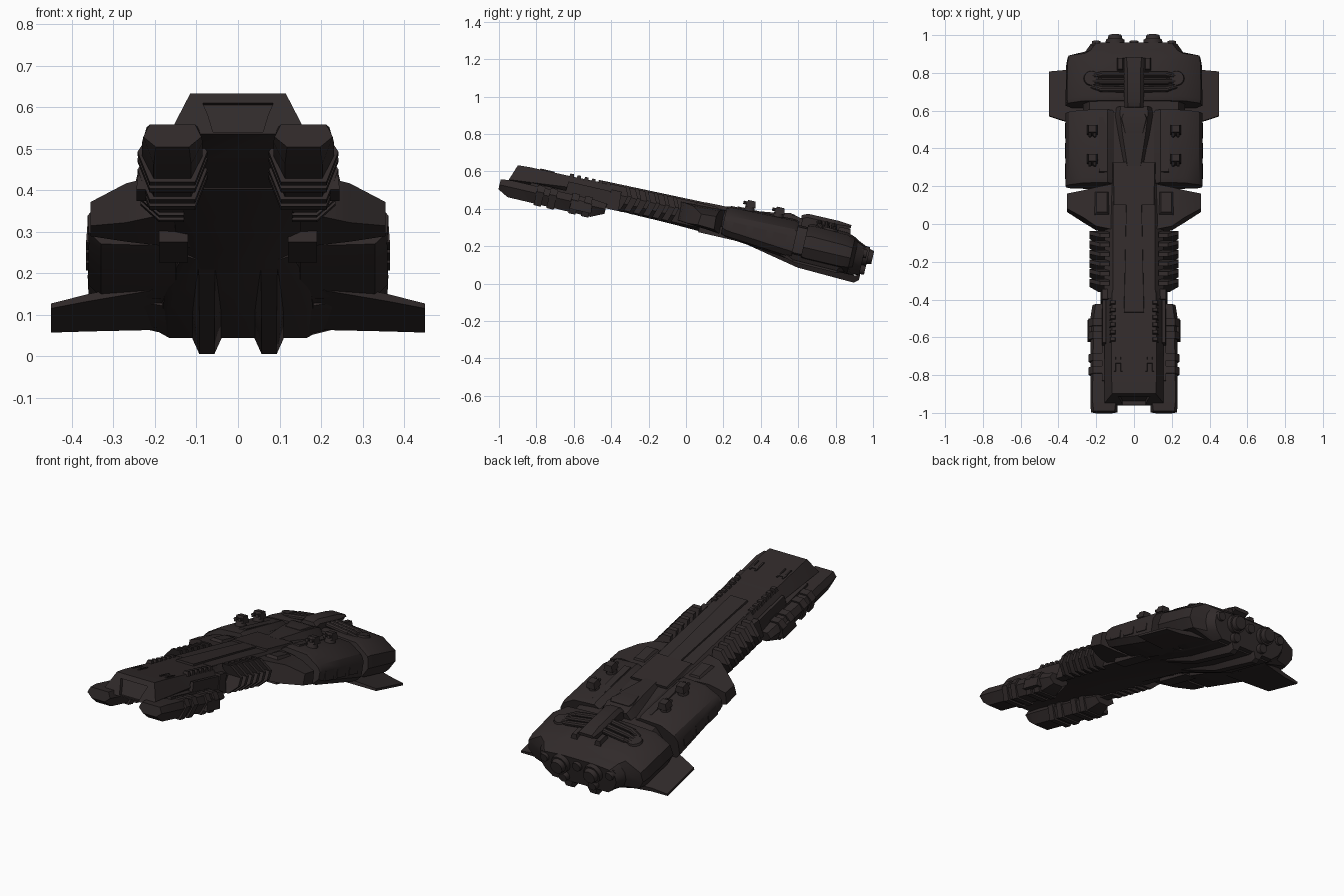
import bpy, bmesh, math
from mathutils import Matrix, Vector

# The ship is modelled level (x, length v, height w), then pitched nose-up
PITCH = Matrix.Translation((0, 0, 0.35)) @ Matrix.Rotation(math.radians(-13), 4, 'X')
DARK = bpy.data.materials.new("dark_brown_metal")
DARK.diffuse_color = (0.030, 0.023, 0.023, 1)


def finish(name, bm, mirror):
    if mirror:
        geo = bmesh.ops.duplicate(bm, geom=bm.verts[:] + bm.edges[:] + bm.faces[:])["geom"]
        for v in geo:
            if isinstance(v, bmesh.types.BMVert):
                v.co.x = -v.co.x
    bmesh.ops.recalc_face_normals(bm, faces=bm.faces[:])
    bm.transform(PITCH)
    me = bpy.data.meshes.new(name)
    bm.to_mesh(me)
    bm.free()
    me.materials.append(DARK)
    ob = bpy.data.objects.new(name, me)
    bpy.context.collection.objects.link(ob)
    return ob


def skin(name, rings, mirror=False):
    """Bridge a row of 3D rings and cap both ends."""
    bm = bmesh.new()
    rows = [[bm.verts.new(p) for p in r] for r in rings]
    n = len(rows[0])
    for a, b in zip(rows, rows[1:]):
        for i in range(n):
            j = (i + 1) % n
            bm.faces.new((a[i], a[j], b[j], b[i]))
    bm.faces.new(rows[0])
    bm.faces.new(rows[-1][::-1])
    return finish(name, bm, mirror)


def loft(name, stations, cx=0, half=True, mirror=False, slant=0):
    """Stations are (v, [(x, w)...]); half sections are reflected about cx."""
    rings = []
    for v, pts in stations:
        full = pts + [(-x, w) for x, w in reversed(pts)] if half else pts
        rings.append([(cx + x, v + slant * w, w) for x, w in full])
    return skin(name, rings, mirror)


def box(name, x0, x1, v0, v1, w0, w1, mirror=False, taper=0.0):
    def ring(w, t):
        return [(x0 + t, v0 + t, w), (x1 - t, v0 + t, w), (x1 - t, v1 - t, w), (x0 + t, v1 - t, w)]
    return skin(name, [ring(w0, 0), ring(w1, taper)], mirror)


def tube(name, p, q, r1, r2=None, sides=12, mirror=False):
    p, q = Vector(p), Vector(q)
    bm = bmesh.new()
    m = Matrix.Translation((p + q) / 2) @ (q - p).to_track_quat('Z', 'Y').to_matrix().to_4x4()
    bmesh.ops.create_cone(bm, cap_ends=True, segments=sides, radius1=r1,
                          radius2=r1 if r2 is None else r2, depth=(q - p).length, matrix=m)
    return finish(name, bm, mirror)


# Nose hull with a recessed trapezoid mouth
mouth = [(.085, .048), (.072, .015), (.06, -.03)]
outer = [(.115, .074), (.155, -.012), (.10, -.035)]
loft("nose_hull", [(-.945, mouth), (-.965, mouth), (-.965, outer), (-.90, [(.118, .078), (.155, -.005), (.10, -.03)]),
                   (-.66, [(.118, .08), (.155, .02), (.10, -.035)]),
                   (-.41, [(.115, .088), (.155, .03), (.10, -.04)])], slant=.35)
box("nose_side_rail", .145, .17, -.66, -.42, -.02, .05, True, .004)
for i in range(6):
    box("nose_bump", .095, .13, -.66 + i * .04, -.632 + i * .04, .07, .094, True, .005)
for x in (.06, .095):
    box("nose_hatch_strip", x, x + .012, -.82, -.74, .07, .084, True, .002)
box("nose_hatch_bar", .06, .107, -.775, -.755, .07, .083, True)

# Lower weapon pods with clamp bands
loft("lower_pod", [(-1.012, [(.055, -.02), (.07, -.05), (.04, -.075)]),
                   (-.955, [(.062, -.013), (.073, -.05), (.045, -.105)]),
                   (-.50, [(.055, -.013), (.073, -.05), (.045, -.108)]),
                   (-.43, [(.045, -.02), (.062, -.05), (.03, -.075)])], cx=.158, mirror=True)
for v in (-.79, -.72, -.60, -.53):
    loft("pod_clamp", [(v - .02, [(.06, -.004), (.084, -.04), (.055, -.115)]),
                       (v + .02, [(.06, -.004), (.084, -.04), (.055, -.115)])], cx=.158, mirror=True)
box("pod_side_tank", .20, .245, -.62, -.50, -.09, -.035, True, .006)
box("pod_mount", .10, .17, -.85, -.50, -.04, .0, True)

# Central spine from nose to body
loft("spine", [(-.42, [(.11, .088), (.16, .04), (.15, -.035), (.09, -.042)]),
               (-.06, [(.11, .095), (.155, .04), (.15, -.035), (.09, -.047)]),
               (.28, [(.11, .098), (.17, .04), (.15, -.03), (.09, -.058)]),
               (.66, [(.11, .10), (.17, .04), (.15, -.06), (.09, -.09)])])
loft("spine_top_strip", [(-.50, [(.052, .095), (.056, .07)]), (.09, [(.04, .105), (.044, .08)])])
loft("spine_collar", [(.08, [(.105, .106), (.125, .06)]), (.31, [(.11, .112), (.13, .06)])])
box("spine_front_cheek", .13, .178, -.43, -.36, -.045, .06, True, .008)

# Chevron ribs along the spine
for i in range(6):
    c = -.075 - i * .052
    skin("rib", [[(.13, c + d - .011, w), (x, c + d - .011, w), (x, c + d + .011, w), (.13, c + d + .011, w)]
                 for w, x, d in ((-.045, .19, -.012), (.0, .235, .004), (.045, .235, .016), (.098, .18, -.01))], True)

# Shoulders behind the ribs, ending short of the main blocks
skin("shoulder", [[(.10, -.05, -.02), (.10, -.05, .08), (.10, .20, .09), (.10, .20, -.045)],
                  [(.20, -.03, -.02), (.20, -.03, .08), (.20, .18, .088), (.20, .19, -.04)],
                  [(.27, .015, -.025), (.27, .02, .073), (.27, .165, .078), (.27, .175, -.035)],
                  [(.355, .07, -.02), (.355, .075, .04), (.355, .155, .045), (.355, .16, -.025)]], True)
box("shoulder_cap", .13, .21, .03, .16, .08, .096, True, .012)
box("under_shoulder_block", .12, .19, .08, .30, -.058, .0, True)

# Twin armoured main blocks
def block(grow, low):
    return [(.105, .095 + grow), (.14, .118 + grow), (.27, .11 + grow), (.345, .065 + grow), (.362, .035),
            (.36, -.025 + low), (.33, -.055 + low), (.15, -.06 + low)]
loft("main_block", [(.20, block(-.008, .02)), (.225, block(0, .01)), (.40, block(.004, -.005)),
                    (.575, block(.008, -.02)), (.595, block(0, -.02))], half=False, mirror=True)
for v in (.25, .36, .47):
    box("block_side_panel", .345, .366, v, v + .08, -.02, .035, True, .004)
box("block_top_plate", .14, .19, .25, .56, .105, .124, True, .006)

# Canopy between the blocks, with bridge window
loft("canopy", [(.29, [(.035, .112), (.055, .09)]), (.45, [(.06, .135), (.085, .09)]),
                (.57, [(.075, .145), (.105, .09)]), (.61, [(.07, .135), (.10, .09)])])
loft("bridge_window", [(.46, [(.045, .138), (.05, .12)]), (.54, [(.065, .152), (.075, .12)]),
                       (.565, [(.055, .148), (.075, .12)])])

# Four twin-gun turrets
for v in (.32, .478):
    tube("turret_base", (.22, v, .10), (.22, v, .137), .032, .025, mirror=True)
    box("turret_head", .192, .248, v - .026, v + .03, .135, .17, True, .008)
    for x in (.207, .233):
        tube("turret_barrel", (x, v - .04, .152), (x, v + .01, .152), .009, sides=8, mirror=True)

# Rear body with square shoulders, set back from the main blocks
loft("rear_connector", [(.58, [(.15, .10), (.235, .09), (.27, .03), (.27, -.05), (.18, -.08)]),
                        (.70, [(.15, .10), (.235, .09), (.27, .03), (.27, -.05), (.18, -.08)])])
loft("rear_body", [(.645, [(.11, .112), (.27, .103), (.35, .05), (.362, -.01), (.33, -.06), (.18, -.085)]),
                   (.67, [(.11, .122), (.27, .112), (.355, .055), (.362, -.01), (.33, -.065), (.18, -.09)]),
                   (.86, [(.11, .12), (.27, .107), (.352, .05), (.36, -.01), (.33, -.065), (.18, -.093)]),
                   (.905, [(.11, .105), (.26, .095), (.345, .045), (.352, -.01), (.32, -.06), (.18, -.093)]),
                   (.925, [(.11, .092), (.23, .082), (.26, .035), (.26, -.01), (.24, -.055), (.18, -.092)]),
                   (.97, [(.10, .072), (.20, .062), (.23, .03), (.23, -.01), (.21, -.05), (.17, -.085)])])
tube("rear_hatch_disc", (.225, .765, .10), (.225, .765, .122), .045, .038, 16, True)

# Dorsal intake with crossing pipes
loft("dorsal_fairing", [(.60, [(.03, .155), (.05, .135), (.05, .10)]), (.63, [(.035, .17), (.052, .15), (.05, .10)]),
                        (.80, [(.035, .17), (.052, .15), (.05, .10)]), (.87, [(.04, .163), (.05, .155), (.04, .145)])])
box("dorsal_side_plate", .05, .095, .80, .88, .10, .14, True, .01)
for v in (.70, .74, .78):
    tube("cross_pipe", (.04, v, .138), (.18, v + .005, .12), .016, sides=10, mirror=True)
    tube("cross_pipe_end", (.17, v + .005, .122), (.225, .75 + (v - .74) * .7, .108), .016, .012, 10, True)

# Swept, drooping wings
skin("wing", [[(.16, .51, -.045), (.16, .90, -.05), (.16, .90, -.085), (.16, .51, -.07)],
              [(.36, .575, -.072), (.36, .855, -.078), (.36, .855, -.10), (.36, .575, -.09)],
              [(.45, .608, -.088), (.45, .85, -.092), (.45, .85, -.104), (.45, .608, -.10)]], True)

# Lower hull and twin keels
loft("lower_hull", [(.28, [(.15, .0), (.13, -.045), (.10, -.055)]), (.50, [(.18, -.02), (.175, -.07), (.15, -.08)]),
                    (.64, [(.20, -.03), (.18, -.088), (.165, -.097)]), (.94, [(.20, -.03), (.18, -.088), (.165, -.097)])])
loft("keel", [(.30, [(.03, -.04), (.02, -.054)]), (.64, [(.035, -.095), (.018, -.123)]),
              (.952, [(.035, -.095), (.018, -.134)]), (.975, [(.03, -.08), (.015, -.115)])], cx=.075, mirror=True)

# Engine cluster
def engine(name, x, w, r, v0, v1, mirror=True):
    tube(name + "_housing", (x, v0, w), (x, v1 - .025, w), r * 1.1, r, 14, mirror)
    tube(name + "_nozzle", (x, v1 - .03, w), (x, v1, w), r * .85, r * .7, 14, mirror)
engine("main_engine", .10, .02, .05, .94, 1.02)
engine("outer_engine", .20, .03, .032, .92, .985)
engine("lower_engine", .09, -.055, .034, .93, .995)
engine("centre_engine", 0, .03, .035, .93, .985, False)

# Smooth the round parts, keep hard edges sharp
bpy.ops.object.select_all(action='SELECT')
bpy.context.view_layer.objects.active = bpy.context.collection.objects[0]
bpy.ops.object.shade_smooth_by_angle(angle=math.radians(31))
